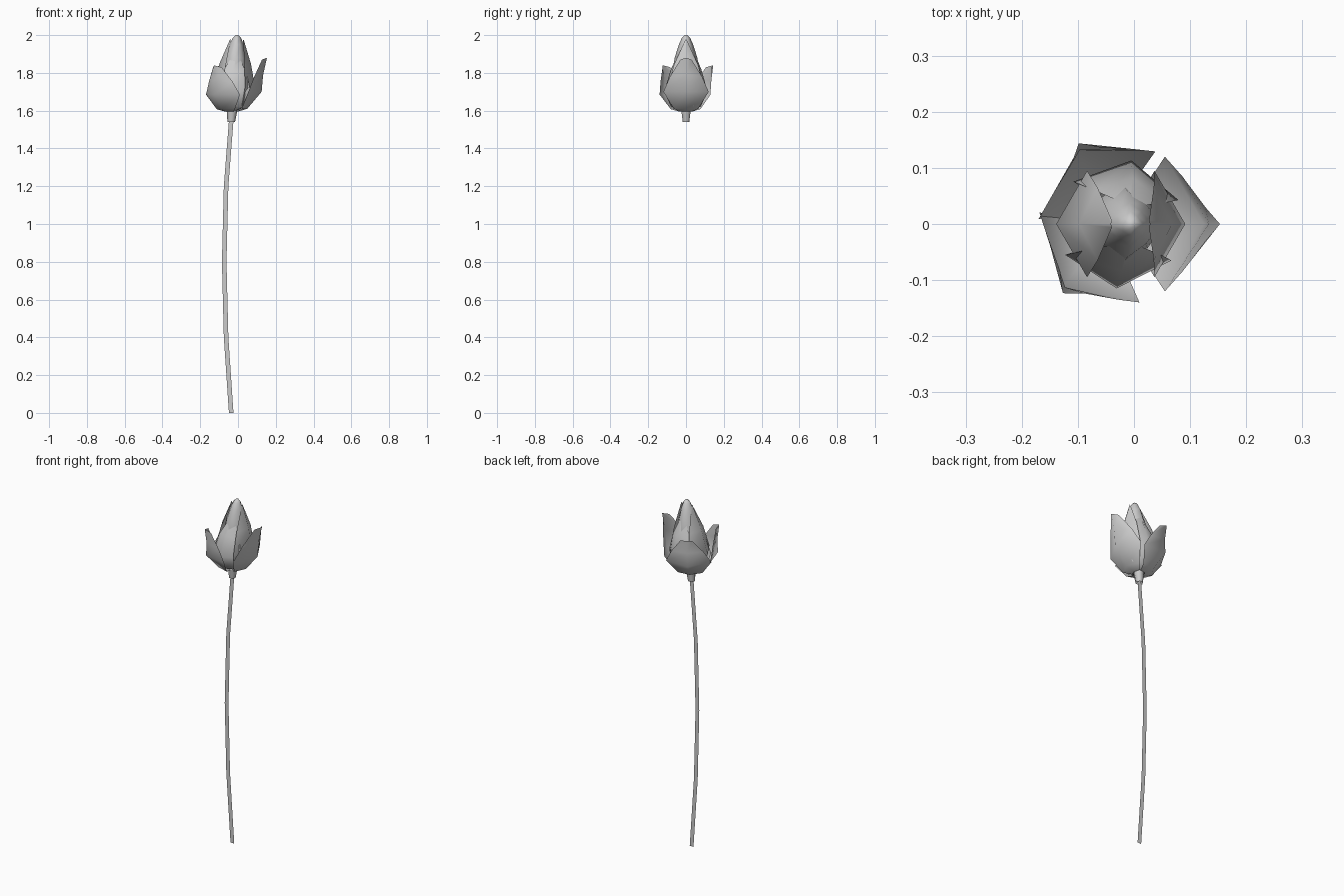
import bpy
from math import sin, cos, pi, radians

if "Cube" in bpy.data.objects:
    bpy.data.objects.remove(bpy.data.objects["Cube"])


def make(name, verts, faces):
    me = bpy.data.meshes.new(name)
    me.from_pydata(verts, [], faces)
    me.polygons.foreach_set("use_smooth", [True] * len(me.polygons))
    me.update()
    ob = bpy.data.objects.new(name, me)
    bpy.context.collection.objects.link(ob)
    return ob


def axis(z):
    # the flower head leans slightly to +x
    return -0.035 + 0.067 * (z - 1.55)


def petal(name, angle, rows, top):
    """rows: (z, mid radius, side radius, half width, side drop); top = tip height"""
    a = radians(angle)
    z0, z1 = rows[0][0], rows[-1][0]
    verts, faces = [], []
    for z, rm, rs, w, drop in rows:
        z = z0 + (z - z0) * (top - z0) / (z1 - z0)
        for r, s, dz in ((rs, -w, drop), (rm, 0, 0), (rs, w, drop)):
            verts.append((axis(z) + r * cos(a) - s * sin(a),
                          r * sin(a) + s * cos(a), z - dz))
    for i in range(len(rows) - 1):
        for j in range(2):
            k = i * 3 + j
            faces.append((k, k + 1, k + 4, k + 3))
    make(name, verts, faces)


def lathe(name, prof, n, pinch=1.0):
    verts, faces = [], []
    for z, r in prof:
        for i in range(n):
            t = 2 * pi * i / n
            q = r * (pinch if i % 2 else 1)
            verts.append((axis(z) + q * cos(t), q * sin(t), z))
    for k in range(len(prof) - 1):
        for i in range(n):
            j = (i + 1) % n
            faces.append((k * n + i, k * n + j, (k + 1) * n + j, (k + 1) * n + i))
    faces.append(tuple(range((len(prof) - 1) * n, len(prof) * n)))
    make(name, verts, faces)


# Stem: a flat curved ribbon facing the front
path = [(-0.036, 0), (-0.063, 0.4), (-0.073, 0.8), (-0.063, 1.2), (-0.035, 1.56)]
sv = [(x + d, 0, z) for x, z in path for d in (-0.012, 0.012)]
make("stem", sv, [(2 * i, 2 * i + 1, 2 * i + 3, 2 * i + 2) for i in range(len(path) - 1)])

# Small cup under the flower
lathe("calyx", [(1.54, 0.02), (1.59, 0.027), (1.61, 0.03)], 6)

# Closed central bud
lathe("bud", [(1.61, 0.03), (1.68, 0.065), (1.78, 0.075), (1.88, 0.06),
              (1.95, 0.038), (1.985, 0.022), (2.0, 0.008)], 8, 0.82)

# Middle ring of petals leaning inward
inner = [(1.60, 0.025, 0.018, 0.02, 0), (1.625, 0.08, 0.05, 0.065, 0),
         (1.72, 0.115, 0.06, 0.095, 0), (1.85, 0.083, 0.05, 0.065, 0.01),
         (1.98, 0.035, 0.033, 0.006, 0.01)]
for i, (ang, top) in enumerate([(0, 1.98), (80, 1.93), (180, 1.98), (267, 1.92)]):
    petal(f"inner_petal_{i + 1}", ang, inner, top)

# Three outer petals opening outward
outer = [(1.595, 0.03, 0.02, 0.03, 0), (1.61, 0.08, 0.05, 0.065, 0),
         (1.70, 0.15, 0.08, 0.12, 0), (1.79, 0.152, 0.105, 0.085, 0.01),
         (1.88, 0.166, 0.14, 0.03, 0.01)]
for i, (ang, top) in enumerate([(0, 1.88), (120, 1.84), (228, 1.84)]):
    petal(f"outer_petal_{i + 1}", ang, outer, top)
